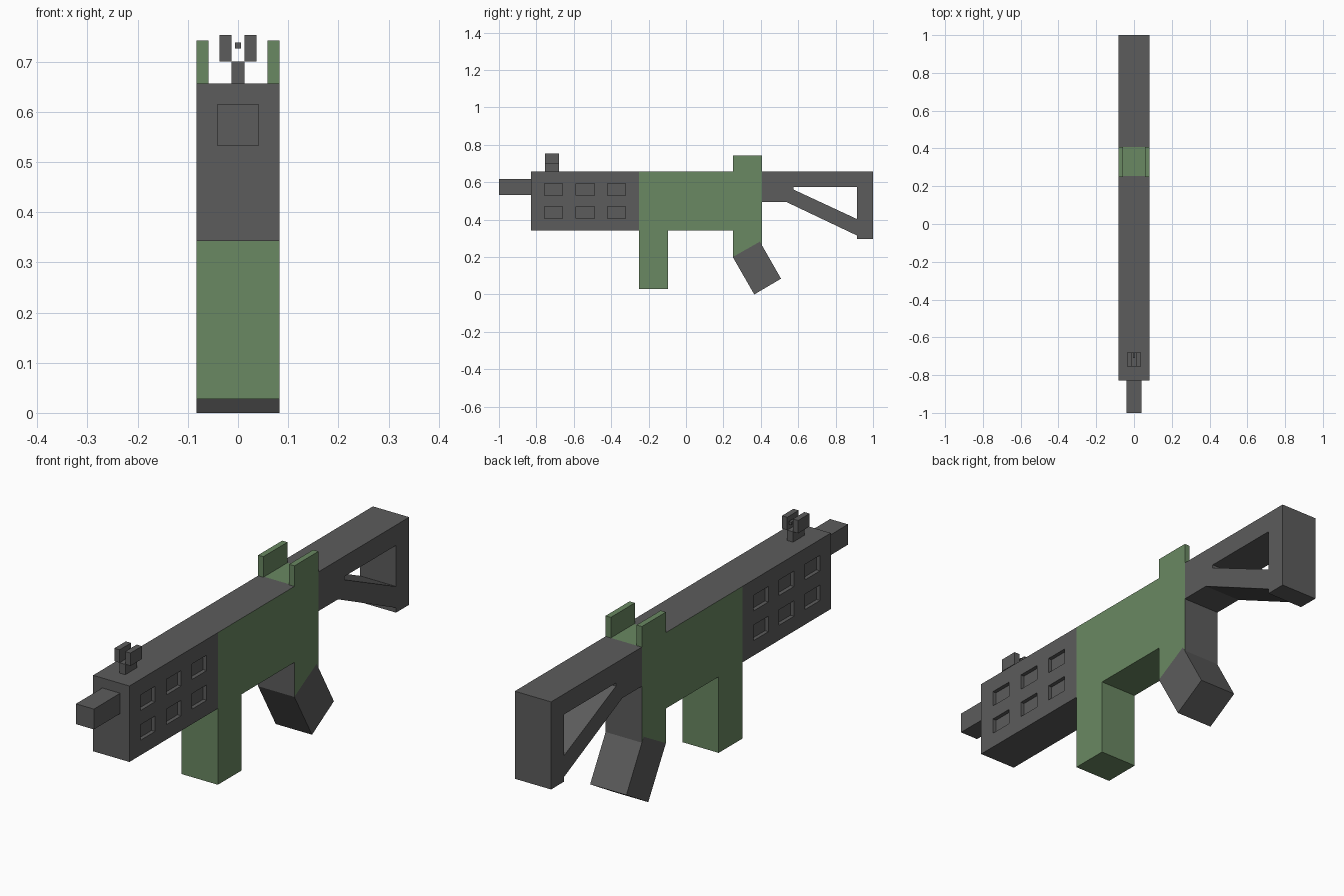
import bpy, bmesh

cube = bpy.data.objects.get("Cube")
if cube:
    bpy.data.objects.remove(cube, do_unlink=True)

W = 0.083          # half width of the body
TOP = 0.657        # top line shared by body and stock


def material(name, colour):
    m = bpy.data.materials.new(name)
    m.use_nodes = True
    m.diffuse_color = (*colour, 1)
    bsdf = next(n for n in m.node_tree.nodes if n.type == 'BSDF_PRINCIPLED')
    bsdf.inputs["Base Color"].default_value = (*colour, 1)
    return m


grey = material("dark_grey", (0.107, 0.107, 0.107))
green = material("olive_green", (0.144, 0.246, 0.122))


def add_prism(bm, profile, x0, x1):
    """Extrude a (y, z) outline from x0 to x1."""
    a = [bm.verts.new((x0, y, z)) for y, z in profile]
    b = [bm.verts.new((x1, y, z)) for y, z in profile]
    bm.faces.new(a)
    bm.faces.new(b[::-1])
    for i in range(len(a)):
        j = (i + 1) % len(a)
        bm.faces.new((a[j], a[i], b[i], b[j]))


def rect(y0, y1, z0, z1):
    return [(y0, z0), (y1, z0), (y1, z1), (y0, z1)]


def make(name, prisms, *mats):
    """Object from a list of (outline, x0, x1)."""
    bm = bmesh.new()
    for p in prisms:
        add_prism(bm, *p)
    bmesh.ops.recalc_face_normals(bm, faces=bm.faces[:])
    me = bpy.data.meshes.new(name)
    bm.to_mesh(me)
    bm.free()
    for m in mats:
        me.materials.append(m)
    ob = bpy.data.objects.new(name, me)
    bpy.context.scene.collection.objects.link(ob)
    return ob


def cut(ob, prisms):
    cutter = make("cutter", prisms, grey)
    cutter.hide_render = True
    mod = ob.modifiers.new("cut", 'BOOLEAN')
    mod.operation = 'DIFFERENCE'
    mod.solver = 'EXACT'
    mod.object = cutter
    bpy.context.view_layer.objects.active = ob
    bpy.ops.object.modifier_apply(modifier=mod.name)
    bpy.data.objects.remove(cutter, do_unlink=True)


# Front housing with six recessed windows on each side
housing = make("front_housing", [(rect(-0.828, -0.25, 0.343, TOP), -W, W)], grey)
windows = []
for y in (-0.757, -0.587, -0.42):
    for z in (0.405, 0.528):
        for s in (-1, 1):
            xs = sorted((s * (W - 0.016), s * (W + 0.05)))
            windows.append((rect(y, y + 0.097, z, z + 0.064), *xs))
cut(housing, windows)

# Barrel
make("barrel", [(rect(-1, -0.828, 0.532, 0.616), -0.041, 0.041)], grey)

# Front sight: post, two prongs and a small bead between them
y0, y1 = -0.755, -0.68
make("sight_post", [(rect(y0, y1, TOP, 0.70), -0.013, 0.013)], grey)
for side, s in (("left", 1), ("right", -1)):
    make(side + "_sight_prong",
         [(rect(y0, y1, 0.70, 0.753), *sorted((s * 0.013, s * 0.037)))], grey)
make("sight_bead", [(rect(-0.71, y1, 0.726, 0.738), -0.006, 0.006)], grey)

# Receiver, magazine and upper grip in one outline
outline = [(-0.25, TOP), (-0.25, 0.343), (-0.25, 0.028), (-0.095, 0.028),
           (-0.095, 0.343), (0.25, 0.343), (0.25, 0.2), (0.395, 0.282),
           (0.407, 0.262), (0.407, TOP), (0.255, TOP)]
receiver = make("receiver", [(outline, -W, W)], green, grey)
for f in receiver.data.polygons:
    top_cover = f.normal.z > 0.9 and f.center.y < 0.2
    grip_end = abs(f.normal.y) > 0.9 and f.center.y > 0.2
    f.material_index = int(top_cover or grip_end)

# Rear sight guards
for side, s in (("left", 1), ("right", -1)):
    make(side + "_rear_guard",
         [(rect(0.25, 0.407, TOP, 0.742), *sorted((s * 0.059, s * W)))], green)

# Slanted lower grip
make("lower_grip", [([(0.25, 0.2), (0.365, 0), (0.508, 0.084), (0.395, 0.282)],
                     -W, W)], grey)

# Shoulder stock with a triangular opening
stock = make("stock", [([(0.407, TOP), (0.407, 0.495), (0.535, 0.495),
                         (0.914, 0.315), (0.914, 0.295), (1, 0.295), (1, TOP)],
                        -W, W)], grey)
cut(stock, [([(0.576, 0.573), (0.576, 0.56), (0.914, 0.403), (0.914, 0.573)],
             -0.2, 0.2)])
